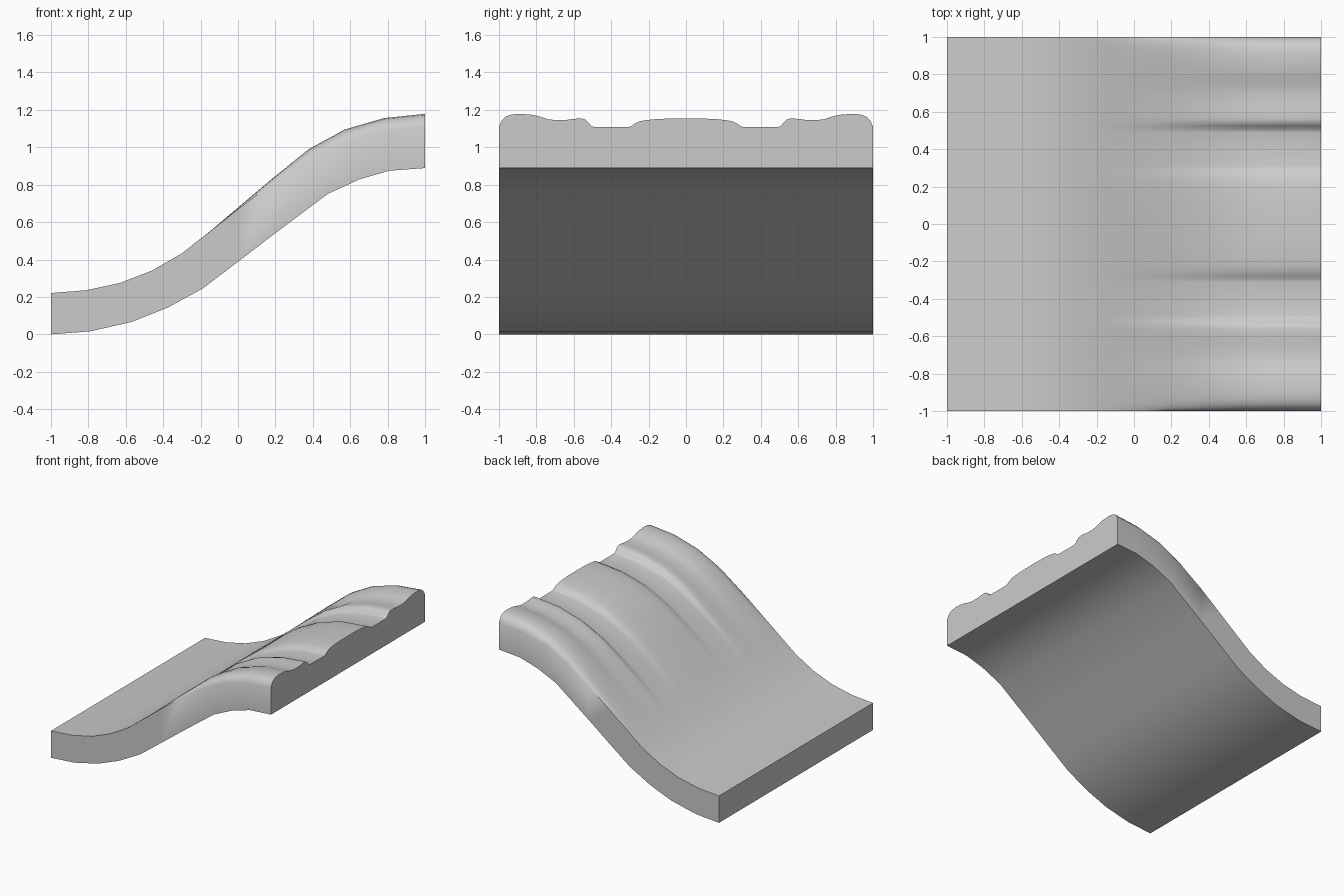
import bpy, bmesh, math

# Lengthwise stations: top x, base top z, bottom x, bottom z, ridge height
STATIONS = [
    (-1.00, 0.225, -1.00, 0.004, 0.0),
    (-0.81, 0.240, -0.79, 0.020, 0.0),
    (-0.63, 0.279, -0.57, 0.070, 0.0),
    (-0.46, 0.345, -0.38, 0.145, 0.0),
    (-0.30, 0.437, -0.19, 0.248, 0.0),
    (-0.15, 0.554, -0.09, 0.324, 0.001),
    (0.00, 0.671, 0.00, 0.392, 0.011),
    (0.18, 0.810, 0.18, 0.530, 0.024),
    (0.38, 0.945, 0.48, 0.755, 0.050),
    (0.57, 1.036, 0.65, 0.833, 0.063),
    (0.78, 1.091, 0.81, 0.879, 0.069),
    (1.00, 1.112, 1.00, 0.893, 0.071),
]

# Half of the ridged cross-section: y, fraction of ridge height
HALF = [
    (0.0, 0.65), (0.10, 0.64), (0.17, 0.59), (0.22, 0.51), (0.25, 0.43),
    (0.275, 0.25), (0.295, 0.05), (0.31, 0.0), (0.40, 0.0), (0.49, 0.0),
    (0.505, 0.07), (0.525, 0.38), (0.54, 0.58), (0.56, 0.65), (0.60, 0.62),
    (0.64, 0.54), (0.70, 0.53), (0.74, 0.60), (0.78, 0.79), (0.82, 0.92),
    (0.86, 0.97), (0.90, 1.0), (0.94, 0.92), (0.965, 0.78), (0.985, 0.50),
    (1.0, 0.03),
]
SECTION = [(-y, h) for y, h in reversed(HALF[1:])] + HALF

# Curved slab: one closed ring per station, joined by quads
bm = bmesh.new()
rings = []
for xt, zt, xb, zb, amp in STATIONS:
    ring = [bm.verts.new((xt, y, zt + amp * h)) for y, h in SECTION]
    ring += [bm.verts.new((xb, y, zb)) for y in (1, -1)]
    rings.append(ring)
for a, b in zip(rings, rings[1:]):
    n = len(a)
    for i in range(n):
        j = (i + 1) % n
        bm.faces.new((a[i], a[j], b[j], b[i]))
bm.faces.new(rings[0])
bm.faces.new(rings[-1])
bmesh.ops.recalc_face_normals(bm, faces=bm.faces[:])
for f in bm.faces:
    f.smooth = True

# Stand the slab exactly on the ground
low = min(v.co.z for v in bm.verts)
bmesh.ops.translate(bm, verts=bm.verts[:], vec=(0, 0, -low))

mesh = bpy.data.meshes.new("ridged_ramp")
bm.to_mesh(mesh)
bm.free()
mesh.set_sharp_from_angle(angle=math.radians(50))
ramp = bpy.data.objects.new("ridged_ramp", mesh)
bpy.context.collection.objects.link(ramp)

# Single plain grey
grey = bpy.data.materials.new("light_grey")
grey.diffuse_color = (0.6, 0.6, 0.6, 1)
mesh.materials.append(grey)
